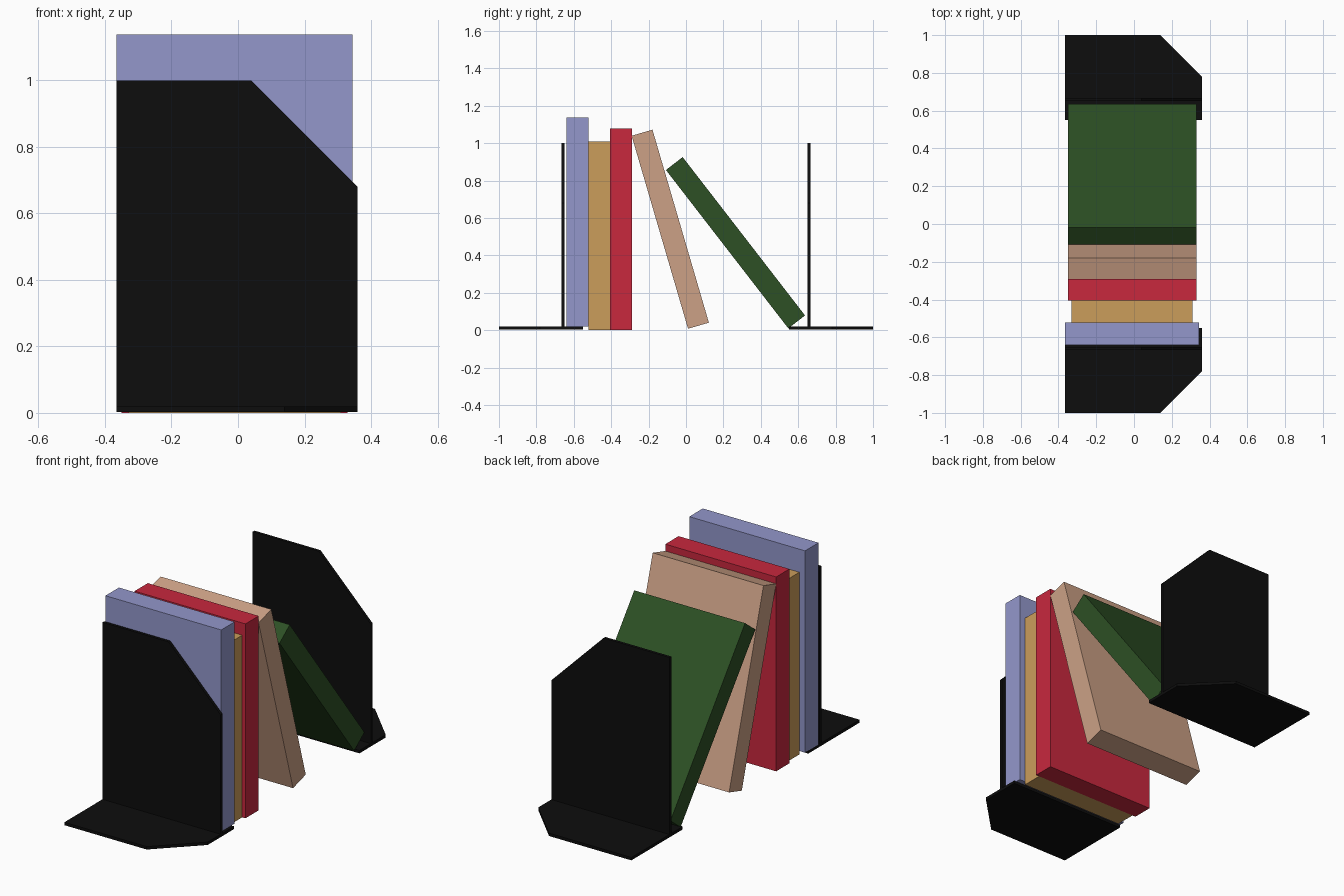
import bpy
import bmesh
import math
from mathutils import Matrix, Vector

cube = bpy.data.objects.get("Cube")
if cube:
    bpy.data.objects.remove(cube, do_unlink=True)


def material(name, r, g, b):
    mat = bpy.data.materials.new(name)
    mat.use_nodes = True
    mat.diffuse_color = (r, g, b, 1)
    mat.node_tree.nodes["Principled BSDF"].inputs["Base Color"].default_value = (r, g, b, 1)
    return mat


def finish(name, bm, mat):
    bmesh.ops.recalc_face_normals(bm, faces=bm.faces)
    mesh = bpy.data.meshes.new(name)
    bm.to_mesh(mesh)
    bm.free()
    mesh.materials.append(mat)
    obj = bpy.data.objects.new(name, mesh)
    bpy.context.collection.objects.link(obj)
    return obj


def add_panel(bm, outline, offset):
    """Extrude a flat outline by the offset vector."""
    face = bm.faces.new([bm.verts.new(p) for p in outline])
    grown = bmesh.ops.extrude_face_region(bm, geom=[face])
    moved = [g for g in grown["geom"] if isinstance(g, bmesh.types.BMVert)]
    bmesh.ops.translate(bm, verts=moved, vec=Vector(offset))


def bookend(name, side, mat):
    """L-shaped bookend with one cut corner on each panel; side is -1 front, 1 back."""
    left, right, thick, low = -0.365, 0.36, 0.016, 0.003
    bm = bmesh.new()
    foot = [(left, 0.55), (right, 0.55), (right, 0.78), (0.14, 1), (left, 1)]
    add_panel(bm, [(x, side * y, low) for x, y in foot], (0, 0, thick))
    wall = [(left, low), (right, low), (right, 0.68), (0.04, 1), (left, 1)]
    add_panel(bm, [(x, side * 0.65, z) for x, z in wall], (0, side * thick, 0))
    return finish(name, bm, mat)


def book(name, mat, x0, x1, y, z, height, thick=0.116, lean=0):
    """Box whose lower front edge sits at (y, z), tipped back by lean degrees."""
    bm = bmesh.new()
    bmesh.ops.create_cube(bm, size=1)
    bmesh.ops.translate(bm, verts=bm.verts, vec=(0, 0.5, 0.5))
    bmesh.ops.scale(bm, verts=bm.verts, vec=(x1 - x0, thick, height))
    place = Matrix.Translation(((x0 + x1) / 2, y, z))
    bm.transform(place @ Matrix.Rotation(math.radians(lean), 4, "X"))
    return finish(name, bm, mat)


black = material("black metal", 0.004, 0.004, 0.004)
blue = material("lavender blue", 0.292, 0.309, 0.597)
gold = material("golden tan", 0.597, 0.337, 0.105)
red = material("crimson", 0.578, 0.021, 0.048)
tan = material("pale tan", 0.604, 0.356, 0.238)
green = material("dark green", 0.026, 0.08, 0.018)

# Bookends
bookend("front_bookend", -1, black)
bookend("back_bookend", 1, black)

# Upright books
book("blue_book", blue, -0.365, 0.345, -0.64, 0.019, 1.119, 0.118)
book("gold_book", gold, -0.33, 0.31, -0.522, 0, 1.01)
book("red_book", red, -0.35, 0.33, -0.406, 0, 1.078)

# Leaning books
book("tan_book", tan, -0.35, 0.33, 0.011, 0.008, 1.075, lean=16.3)
book("green_book", green, -0.35, 0.33, 0.547, 0.01, 1.07, 0.113, lean=37.7)
